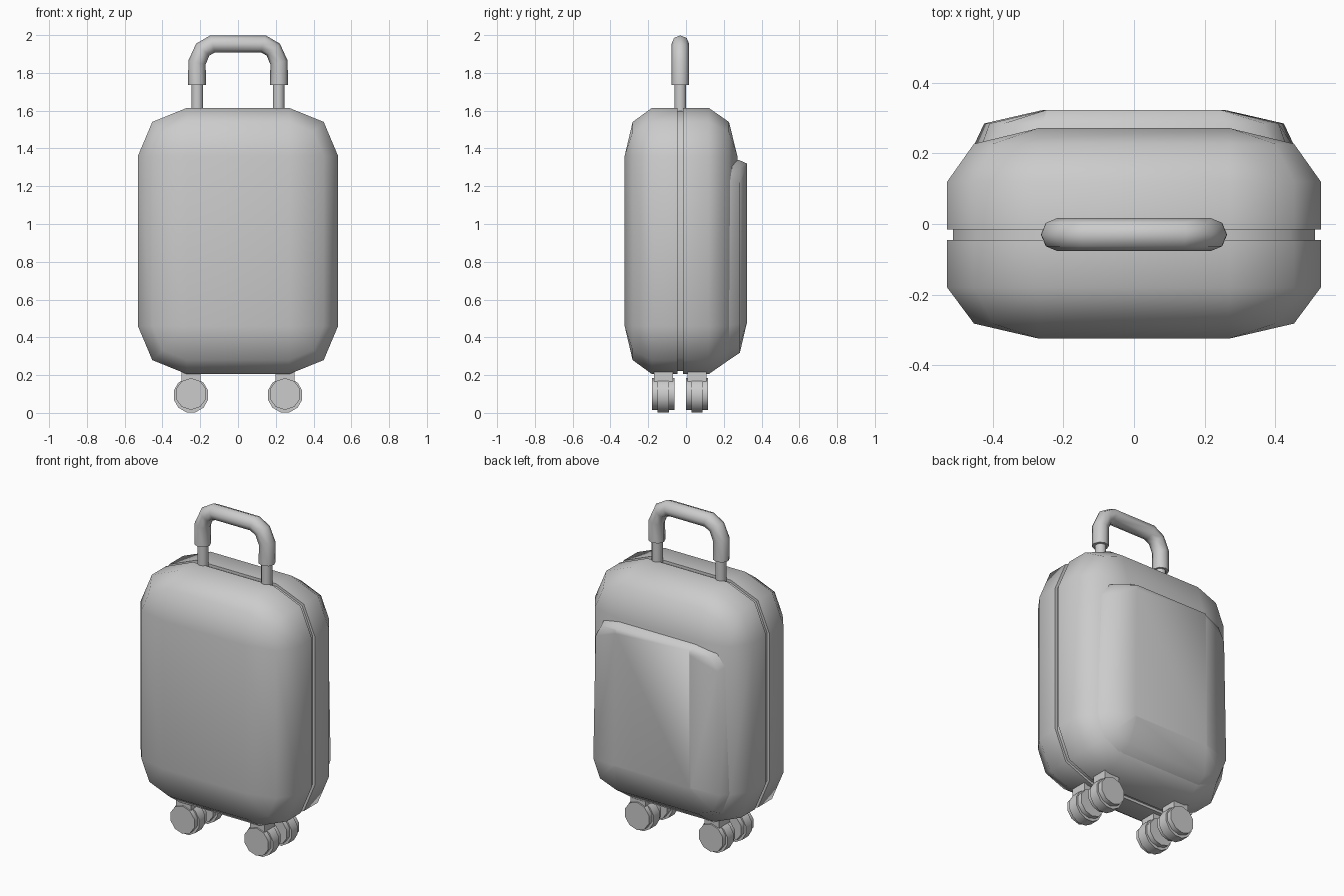
import bpy, bmesh, math
from mathutils import Matrix

if "Cube" in bpy.data.objects:
    bpy.data.objects.remove(bpy.data.objects["Cube"])

SEAM_Y = -0.03


def finish(name, bm, angle=60):
    """Turn a bmesh into a named object with sharp edges kept."""
    bmesh.ops.remove_doubles(bm, verts=bm.verts, dist=0.0005)
    bmesh.ops.recalc_face_normals(bm, faces=bm.faces)
    mesh = bpy.data.meshes.new(name)
    bm.to_mesh(mesh)
    bm.free()
    ob = bpy.data.objects.new(name, mesh)
    bpy.context.collection.objects.link(ob)
    bpy.ops.object.select_all(action='DESELECT')
    ob.select_set(True)
    bpy.context.view_layer.objects.active = ob
    bpy.ops.object.shade_smooth_by_angle(angle=math.radians(angle))
    return ob


def loft(name, rings):
    """Skin closed rings (all with the same point count) and cap both ends."""
    bm = bmesh.new()
    loops = [[bm.verts.new(p) for p in r] for r in rings]
    n = len(loops[0])
    for a, b in zip(loops, loops[1:]):
        for i in range(n):
            j = (i + 1) % n
            bm.faces.new((a[i], a[j], b[j], b[i]))
    bm.faces.new(loops[0])
    bm.faces.new(loops[-1])
    return finish(name, bm)


def outline(y, scale=1.0, grow=0.0):
    """Suitcase outline: rectangle with two-segment corners, in the xz plane."""
    pts = []
    for k, (sx, sz) in enumerate([(1, 1), (-1, 1), (-1, -1), (1, -1)]):
        for s in range(3):
            a = math.radians(90 * k + 45 * s)
            pts.append((sx * 0.27 + (0.26 * scale + grow) * math.cos(a), y,
                        0.91 + sz * 0.45 + (0.255 * scale + grow) * math.sin(a)))
    return pts


# Two shell halves, with the face edge rounded in two steps
def shell(name, y_seam, y_bend, y_face):
    d = y_face - y_bend
    loft(name, [outline(y_seam), outline(y_bend),
                outline(y_bend + 0.707 * d, 0.707), outline(y_face, 0.0)])


shell("front_shell", SEAM_Y - 0.015, -0.18, -0.325)
shell("back_shell", SEAM_Y + 0.015, 0.12, 0.272)

# Recessed seam strip between the halves
loft("seam_core", [outline(SEAM_Y - 0.03, 1, -0.016), outline(SEAM_Y + 0.03, 1, -0.016)])


# Bulging back pocket
def pocket_ring(y, half):
    return [(x, y, z) for x, z in half] + [(-x, y, z) for x, z in reversed(half)]


loft("back_pocket", [
    pocket_ring(0.20, [(0.27, 0.262), (0.41, 0.32), (0.465, 0.46), (0.44, 1.24), (0.395, 1.32), (0.27, 1.36)]),
    pocket_ring(0.285, [(0.27, 0.318), (0.38, 0.36), (0.425, 0.47), (0.41, 1.22), (0.37, 1.295), (0.26, 1.337)]),
    pocket_ring(0.323, [(0.25, 0.48), (0.255, 0.482), (0.26, 0.485), (0.25, 1.29), (0.25, 1.31), (0.245, 1.32)]),
])

# Grip: a bent tube
half = [(0.217, 1.735), (0.217, 1.855), (0.187, 1.923), (0.135, 1.953)]
path = half + [(-x, z) for x, z in reversed(half)]
curve = bpy.data.curves.new("grip", 'CURVE')
curve.dimensions = '3D'
curve.bevel_depth = 0.047
curve.bevel_resolution = 2
curve.use_fill_caps = True
sp = curve.splines.new('POLY')
sp.points.add(len(path) - 1)
for p, (x, z) in zip(sp.points, path):
    p.co = (x, SEAM_Y, z, 1)
grip = bpy.data.objects.new("grip", curve)
bpy.context.collection.objects.link(grip)
bpy.ops.object.select_all(action='DESELECT')
grip.select_set(True)
bpy.context.view_layer.objects.active = grip
bpy.ops.object.convert(target='MESH')
bpy.ops.object.shade_smooth_by_angle(angle=math.radians(60))


def disc(bm, r, depth, matrix, sides=12):
    bmesh.ops.create_cone(bm, cap_ends=True, segments=sides, radius1=r,
                          radius2=r, depth=depth, matrix=matrix)


# Telescopic posts
for side, sx in (("right", 1), ("left", -1)):
    bm = bmesh.new()
    disc(bm, 0.031, 0.19, Matrix.Translation((sx * 0.215, SEAM_Y, 1.665)))
    finish("handle_post_" + side, bm)

# Twin-wheel casters with a hub band and a stem
turn = Matrix.Rotation(math.pi / 2, 4, 'X')
for side, sx in (("right", 1), ("left", -1)):
    for end, y in (("front", -0.12), ("back", 0.058)):
        x = sx * 0.249
        bm = bmesh.new()
        for dy in (-0.044, 0.044):
            disc(bm, 0.084, 0.03, Matrix.Translation((x, y + dy, 0.1)) @ turn, 10)
        disc(bm, 0.07, 0.08, Matrix.Translation((x, y, 0.1)) @ turn, 10)
        finish(f"wheels_{end}_{side}", bm, 40)

        bm = bmesh.new()
        disc(bm, 0.094, 0.06, Matrix.Translation((x, y, 0.094)) @ Matrix.Rotation(math.pi / 12, 4, 'Y') @ turn)
        finish(f"wheel_guard_{end}_{side}", bm, 40)

        bm = bmesh.new()
        bmesh.ops.create_cube(bm, size=1, matrix=Matrix.Translation((x, y, 0.175))
                              @ Matrix.Diagonal((0.1, 0.1, 0.09, 1)))
        finish(f"caster_stem_{end}_{side}", bm, 30)
